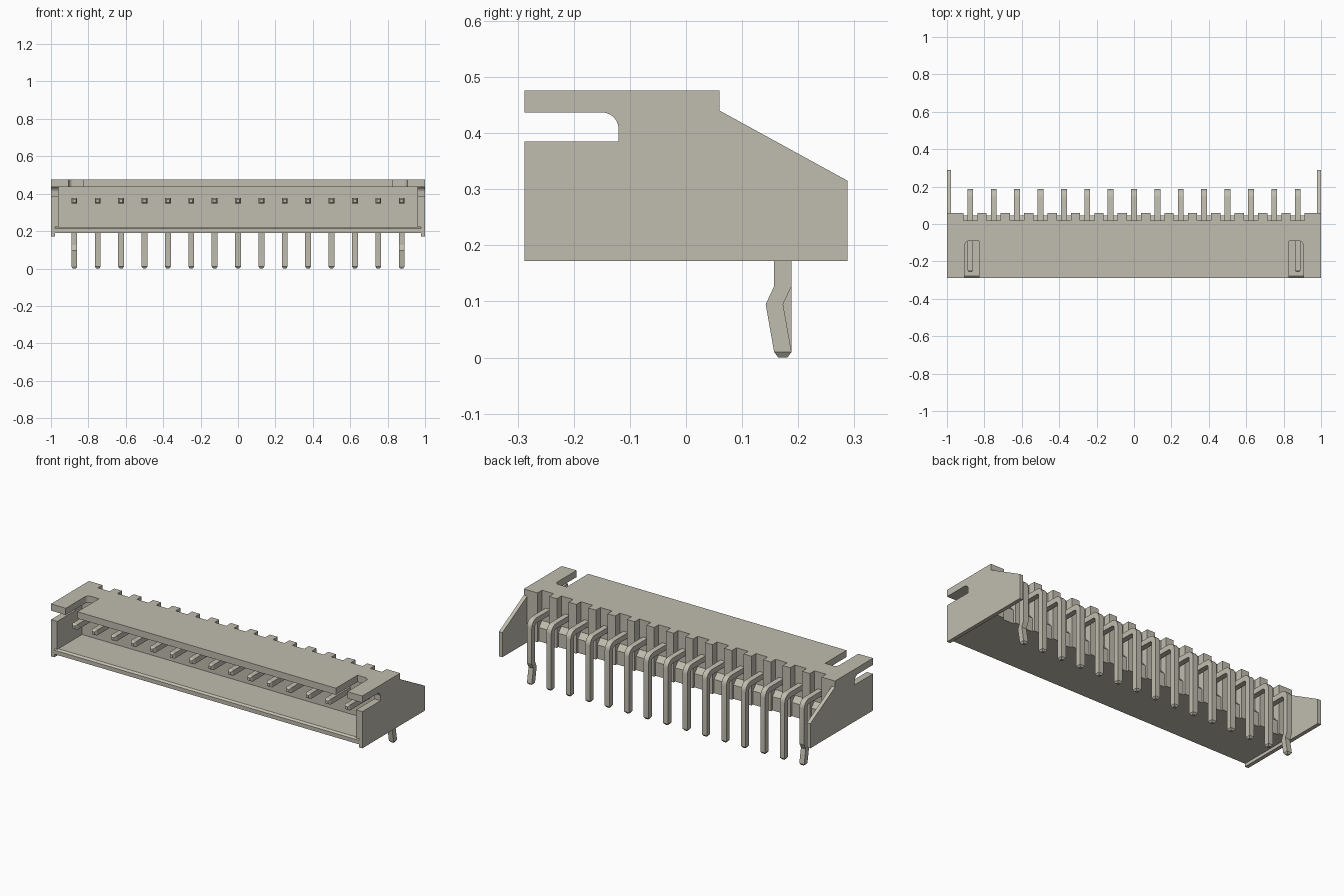
import bpy, bmesh, math
from mathutils import Vector

cube = bpy.data.objects.get("Cube")
if cube:
    bpy.data.objects.remove(cube, do_unlink=True)

mat = bpy.data.materials.new("warm grey plastic")
mat.use_nodes = True
colour = (0.53, 0.51, 0.43, 1)
mat.diffuse_color = colour
mat.node_tree.nodes["Principled BSDF"].inputs["Base Color"].default_value = colour


def finish(bm, name):
    bmesh.ops.recalc_face_normals(bm, faces=bm.faces)
    mesh = bpy.data.meshes.new(name)
    bm.to_mesh(mesh)
    bm.free()
    mesh.materials.append(mat)
    ob = bpy.data.objects.new(name, mesh)
    bpy.context.collection.objects.link(ob)
    return ob


def prism(name, pts, a, b, axis):
    """Extrude a (y,z) outline along x, or an (x,y) outline along z."""
    bm = bmesh.new()
    def place(p, d):
        return (d, p[0], p[1]) if axis == "x" else (p[0], p[1], d)
    face = bm.faces.new([bm.verts.new(place(p, a)) for p in pts])
    new = bmesh.ops.extrude_face_region(bm, geom=[face])["geom"]
    shift = Vector(place((0, 0), b - a))
    bmesh.ops.translate(bm, vec=shift, verts=[v for v in new if isinstance(v, bmesh.types.BMVert)])
    return finish(bm, name)


def arc(cx, cy, r, a0, a1, n=6):
    return [(cx + r * math.cos(math.radians(a0 + (a1 - a0) * i / n)),
             cy + r * math.sin(math.radians(a0 + (a1 - a0) * i / n))) for i in range(n + 1)]


FRONT, REAR, BACK = -0.288, 0.288, 0.06
BOTTOM, TOP, ROOF = 0.19, 0.476, 0.437
WING, CHEEK, SLOT_FLOOR = 0.978, 0.96, 0.018
PIN_X = [-0.875 + 0.125 * i for i in range(15)]

# Rounded window shared by the side walls and their inner cheeks
window = arc(-0.15, 0.407, 0.03, 90, 0) + [(-0.12, 0.385), (FRONT, 0.385)]

for side, s in (("left", 1), ("right", -1)):
    wall = [(FRONT, 0.172), (REAR, 0.172), (REAR, 0.315), (BACK, 0.44),
            (BACK, TOP), (FRONT, TOP), (FRONT, ROOF)] + window
    prism(side + "_side_wall", wall, s * WING, s * 1.0, "x")
    cheek = [(-0.06, 0.222), (-0.06, ROOF)] + window + [(FRONT, 0.222)]
    prism(side + "_inner_cheek", cheek, s * CHEEK, s * WING, "x")

# Floor with a bevelled front lip, and the rear wall the pins pass through
floor = [(FRONT, BOTTOM), (SLOT_FLOOR, BOTTOM), (SLOT_FLOOR, 0.222),
         (-0.277, 0.222), (FRONT, 0.213)]
prism("floor", floor, -WING, WING, "x")
prism("rear_wall", [(-0.06, 0.222), (SLOT_FLOOR, 0.222), (SLOT_FLOOR, ROOF), (-0.06, ROOF)],
      -WING, WING, "x")

# Roof with a round-cornered slot at each end, open at the front
half = [(0.83, FRONT), (0.83, -0.09)] + arc(0.88, -0.115, 0.025, 90, 0) + \
       [(0.905, FRONT), (WING, FRONT), (WING, SLOT_FLOOR)]
prism("roof", half + [(-x, y) for x, y in reversed(half)], ROOF, TOP, "z")

# Rear ribs between the pins, with wider blocks at the ends
ribs = [(x + 0.0375, x + 0.0875) for x in PIN_X[:-1]]
ribs += [(0.9125, WING), (-WING, -0.9125)]
for i, (a, b) in enumerate(ribs):
    prism(f"rear_rib_{i + 1}", [(a, SLOT_FLOOR), (b, SLOT_FLOOR), (b, BACK), (a, BACK)],
          BOTTOM, TOP, "z")

# Low sloped sill below each pin
sill = [(SLOT_FLOOR, BOTTOM), (0.046, BOTTOM), (0.046, 0.27), (SLOT_FLOOR, 0.3)]
for i, x in enumerate(PIN_X):
    prism(f"pin_sill_{i + 1}", sill, x - 0.0375, x + 0.0375, "x")


def pin(name, x, kinked):
    """Square pin: sections of (y, z, half size, section direction in degrees)."""
    h, t = 0.0155, 0.008
    path = [(-0.257, 0.362, t, 90), (-0.245, 0.362, h, 90)]
    path += [(0.1425 + 0.03 * math.cos(math.radians(a)),
              0.332 + 0.03 * math.sin(math.radians(a)), h, a) for a in (90, 72, 54, 36, 18, 0)]
    if kinked:
        path += [(0.1725, 0.127, h, 0), (0.1575, 0.095, h, 0)]
    path += [(0.1725, 0.01, h, 0), (0.1725, 0, t, 0)]
    bm = bmesh.new()
    rings = []
    for y, z, r, a in path:
        dy, dz = r * math.cos(math.radians(a)), r * math.sin(math.radians(a))
        rings.append([bm.verts.new((x + sx * r, y + sn * dy, z + sn * dz))
                      for sx, sn in ((-1, -1), (1, -1), (1, 1), (-1, 1))])
    for p, q in zip(rings, rings[1:]):
        for k in range(4):
            bm.faces.new((p[k], p[(k + 1) % 4], q[(k + 1) % 4], q[k]))
    bm.faces.new(rings[0])
    bm.faces.new(rings[-1])
    return finish(bm, name)


# Row of bent pins; the two end pins have a retaining kink
bpy.ops.object.select_all(action="DESELECT")
for i, x in enumerate(PIN_X):
    ob = pin(f"pin_{i + 1}", x, i in (0, len(PIN_X) - 1))
    ob.select_set(True)
    bpy.context.view_layer.objects.active = ob
bpy.ops.object.shade_smooth_by_angle(angle=math.radians(25))
